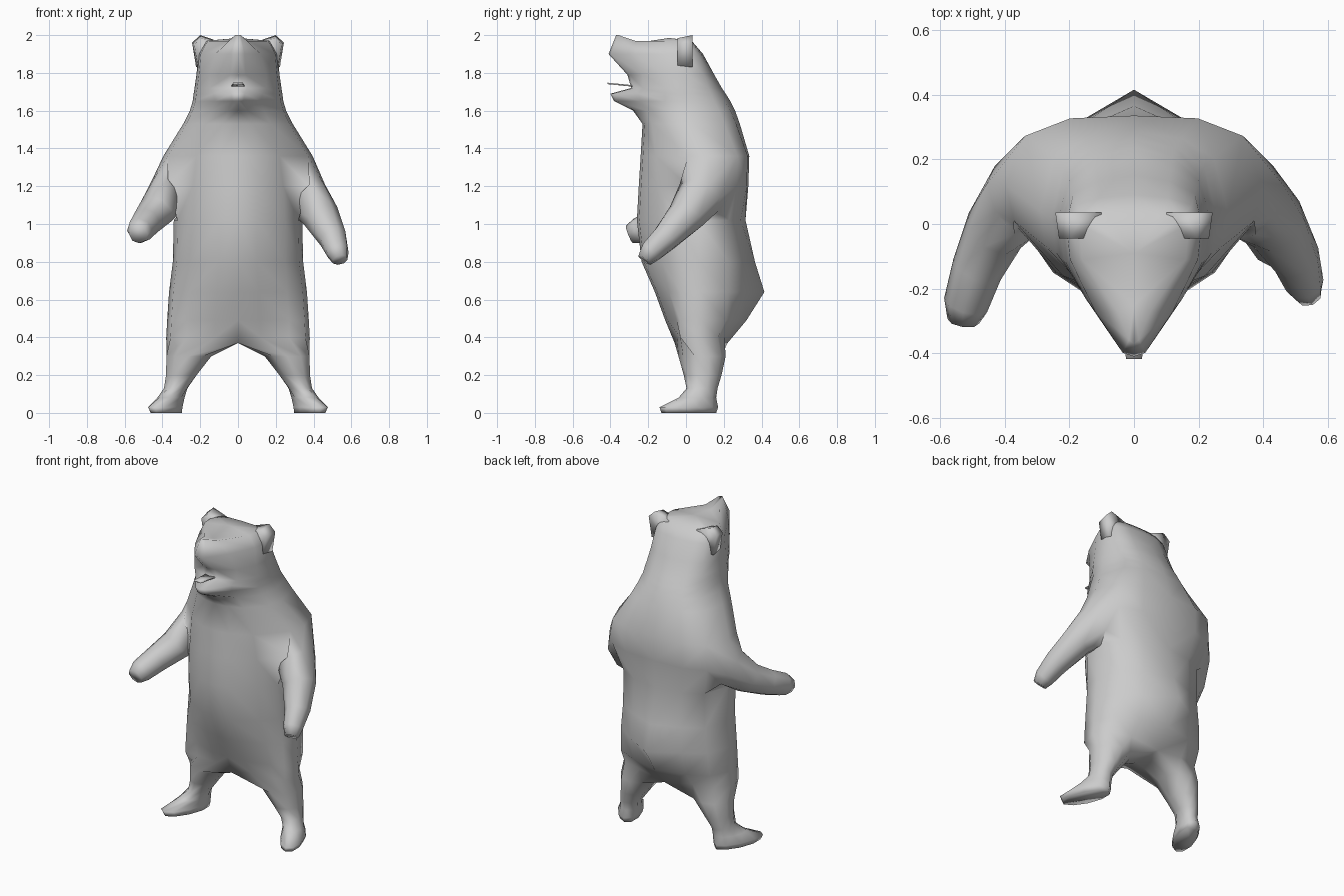
import bpy, bmesh, math
from mathutils import Vector

cube = bpy.data.objects.get("Cube")
if cube:
    bpy.data.objects.remove(cube)

fur = bpy.data.materials.new("grey_fur")
fur.use_nodes = True
GREY = (0.6, 0.6, 0.6, 1)
fur.diffuse_color = GREY
fur.node_tree.nodes["Principled BSDF"].inputs["Base Color"].default_value = GREY

# Half cross-sections, crown to crotch:
# z, front half-width, cheek x, cheek y, side x, side y, front y, back y, back roundness
SECTIONS = [
    (1.97, .015, .05, -.27, .17, 0, -.37, .03, .1),
    (1.90, .035, .12, -.27, .21, 0, -.41, .09, .1),
    (1.79, .04, .15, -.23, .22, 0, -.31, .15, .12),
    (1.72, .05, .15, -.23, .23, 0, -.29, .19, .12),
    (1.69, .035, .13, -.25, .235, 0, -.4, .21, .12),
    (1.65, .03, .12, -.24, .24, 0, -.38, .235, .12),
    (1.6, .05, .14, -.21, .255, .02, -.28, .26, .1),
    (1.53, .08, .17, -.18, .29, .04, -.23, .285, .08),
    (1.36, .1, .22, -.16, .395, .12, -.24, .335, .04),
    (1.2, .1, .24, -.15, .4, .12, -.25, .33, .04),
    (1.02, .1, .25, -.15, .34, .06, -.26, .315, .1),
    (.8, .1, .25, -.13, .345, .07, -.235, .365, .22),
    (.64, .11, .26, -.09, .365, .08, -.165, .415, .32),
    (.49, .12, .27, -.05, .375, .08, -.11, .32, .2),
    (.4, .12, .27, -.03, .38, .08, -.06, .22, .12),
]
# Leg and foot rings: centre x, centre y, z, radius x, radius y, outward turn
LEG = [
    (.26, .085, .3, .125, .125, 0), (.3, .088, .2, .085, .1, 0),
    (.33, .085, .13, .064, .082, .05), (.355, .06, .08, .066, .1, .3),
    (.385, .015, .03, .078, .155, .35), (.38, .015, 0, .07, .145, .35),
]
# Arm rings: centre and radius, shoulder to paw
LEFT_ARM = [((.37, .07, 1.14), .125), ((.44, 0, 1.04), .1), ((.503, -.11, .925), .076),
            ((.528, -.19, .85), .06), ((.54, -.22, .81), .042)]
RIGHT_ARM = [((.37, .07, 1.16), .125), ((.43, -.02, 1.07), .097), ((.485, -.14, 1.01), .08),
             ((.52, -.25, .965), .07), ((.527, -.3, .945), .05)]
SHOULDER = 8          # first section row of the arm opening


def bridge(bm, a, b):
    """Join two closed rings of equal length."""
    for i in range(len(a)):
        j = (i + 1) % len(a)
        bm.faces.new((a[i], a[j], b[j], b[i]))


def build_half(bm, side, arm):
    def vert(x, y, z):
        return bm.verts.new((side * x, y, z))

    # Head and torso rows
    rows = []
    for z, n, cx, cy, w, ys, yf, yb, r in SECTIONS:
        depth = yb - ys
        pts = [(0, yf), (n, yf + .012), (cx, cy), (.94 * w, ys - .11), (w, ys),
               (.85 * w, ys + (.75 - r) * depth), (.5 * w, yb - r * depth), (0, yb)]
        rows.append([vert(x, y, z) for x, y in pts])
    for i, (a, b) in enumerate(zip(rows, rows[1:])):
        for j in range(7):
            if i in (SHOULDER, SHOULDER + 1) and j in (3, 4):
                continue
            bm.faces.new((a[j], a[j + 1], b[j + 1], b[j]))

    # Crown, with the nose tip raised
    top = rows[0]
    for v in top[:2]:
        v.co.z += .03
    brow, crown = vert(0, -.25, 1.96), vert(0, -.09, 1.985)
    for a, b, c in ((0, 1, brow), (1, 2, brow), (2, 3, brow), (3, 4, crown),
                    (4, 5, crown), (5, 6, crown), (6, 7, crown)):
        bm.faces.new((top[a], top[b], c))
    bm.faces.new((brow, top[3], crown))

    # Crotch line, leg and foot
    hip = rows[-1]
    hip[0].co.z = hip[-1].co.z = .37
    ring = hip + [vert(0, .13, .37), vert(0, .03, .37)]
    for cx, cy, z, rx, ry, turn in LEG:
        new = []
        for k in range(10):
            t = math.radians(36 * k - 126)
            dy = ry * math.sin(t)
            new.append(vert(cx + rx * math.cos(t) - turn * dy, cy + dy, z))
        bridge(bm, ring, new)
        ring = new
    bm.faces.new(ring)

    # Arm grown from the shoulder opening
    s = SHOULDER
    ring = [rows[s][3], rows[s][4], rows[s][5], rows[s + 1][5],
            rows[s + 2][5], rows[s + 2][4], rows[s + 2][3], rows[s + 1][3]]
    previous = Vector((.26, .13, 1.24))
    for centre, radius in arm:
        centre = Vector(centre)
        along = (centre - previous).normalized()
        up = (Vector((0, 0, 1)) - along * along.z).normalized()
        back = along.cross(up)
        if back.y < 0:
            back.negate()
        new = []
        for k in range(8):
            t = math.radians(135 - 45 * k)
            p = centre + radius * (up * math.sin(t) - back * math.cos(t) * -1)
            new.append(vert(*p))
        bridge(bm, ring, new)
        ring, previous = new, centre
    bm.faces.new(ring)
    bmesh.ops.delete(bm, geom=[rows[s + 1][4]], context='VERTS')


def finish(name, bm):
    bmesh.ops.recalc_face_normals(bm, faces=bm.faces)
    for f in bm.faces:
        f.smooth = True
    mesh = bpy.data.meshes.new(name)
    bm.to_mesh(mesh)
    bm.free()
    mesh.materials.append(fur)
    obj = bpy.data.objects.new(name, mesh)
    bpy.context.collection.objects.link(obj)
    return obj


# Body
bm = bmesh.new()
build_half(bm, 1, LEFT_ARM)
build_half(bm, -1, RIGHT_ARM)
bmesh.ops.remove_doubles(bm, verts=bm.verts, dist=.0005)
finish("body", bm)

# Ears: wedges that flare up and out of the skull
EAR = [(.1, 1.965), (.155, 1.985), (.2, 2), (.243, 1.96), (.222, 1.83), (.14, 1.83)]
for name, side in (("left_ear", 1), ("right_ear", -1)):
    bm = bmesh.new()
    back = [bm.verts.new((side * x, .035, z)) for x, z in EAR]
    front = [bm.verts.new((side * (x * .85 + .025), -.045, z * .85 + .284)) for x, z in EAR]
    bridge(bm, back, front)
    bm.faces.new(back)
    bm.faces.new(front)
    finish(name, bm)

# Tongue
bm = bmesh.new()
bmesh.ops.create_cube(bm, size=1)
for v in bm.verts:
    v.co.x *= .07 if v.co.y > 0 else .05
    v.co.y *= .15
    v.co.z *= .008
tongue = finish("tongue", bm)
tongue.location = (0, -.342, 1.737)
tongue.rotation_euler.x = -.1
